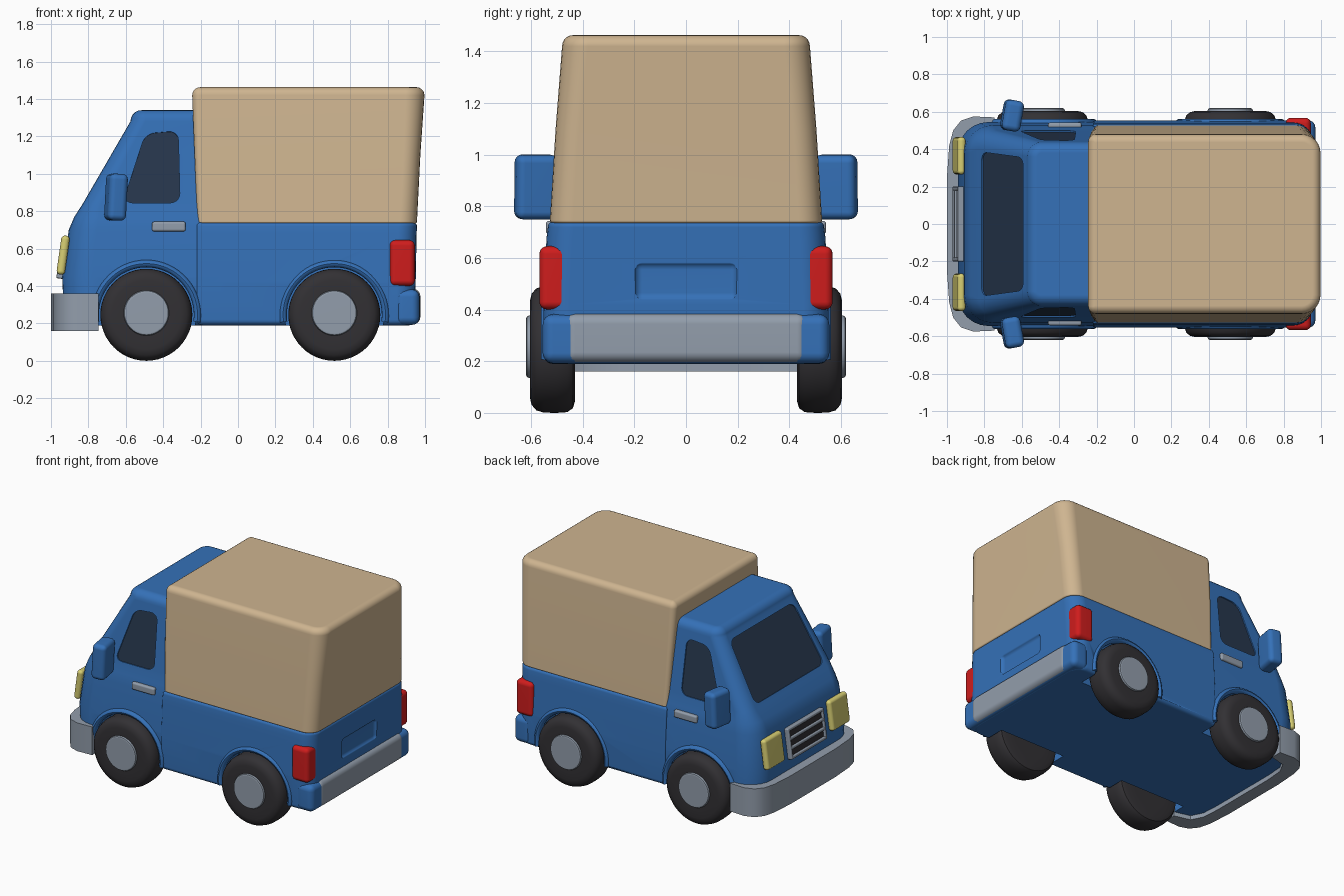
import bpy, bmesh, math
from math import sin, cos, pi, radians
from mathutils import Vector, Matrix

cube = bpy.data.objects.get("Cube")
if cube:
    bpy.data.objects.remove(cube, do_unlink=True)


def material(name, *rgb):
    m = bpy.data.materials.new(name)
    m.use_nodes = True
    m.diffuse_color = (*rgb, 1)
    bsdf = m.node_tree.nodes["Principled BSDF"]
    bsdf.inputs["Base Color"].default_value = (*rgb, 1)
    bsdf.inputs["Roughness"].default_value = 0.6
    return m


BLUE = material("body blue", 0.035, 0.165, 0.48)
TAN = material("canvas tan", 0.62, 0.46, 0.28)
GREY = material("trim grey", 0.29, 0.34, 0.41)
RUBBER = material("tyre black", 0.032, 0.03, 0.034)
GLASS = material("dark glass", 0.02, 0.038, 0.075)
RED = material("lamp red", 0.62, 0.012, 0.012)
YELLOW = material("lamp yellow", 0.68, 0.62, 0.17)


def add(name, bm, mat):
    bmesh.ops.recalc_face_normals(bm, faces=bm.faces)
    me = bpy.data.meshes.new(name)
    bm.to_mesh(me)
    bm.free()
    me.materials.append(mat)
    ob = bpy.data.objects.new(name, me)
    bpy.context.collection.objects.link(ob)
    return ob


def activate(ob):
    bpy.ops.object.select_all(action='DESELECT')
    ob.select_set(True)
    bpy.context.view_layer.objects.active = ob


def smooth(ob):
    activate(ob)
    bpy.ops.object.shade_smooth_by_angle(angle=radians(35))
    ob.modifiers.new("normals", 'WEIGHTED_NORMAL').keep_sharp = True
    return ob


def cut(ob, cutter):
    activate(ob)
    mod = ob.modifiers.new("cut", 'BOOLEAN')
    mod.object, mod.operation, mod.solver = cutter, 'DIFFERENCE', 'EXACT'
    bpy.ops.object.modifier_apply(modifier=mod.name)


def box(name, mat, centre, size, r, rot=(0, 0, 0)):
    """Box with rounded edges."""
    bm = bmesh.new()
    bmesh.ops.create_cube(bm, size=1)
    bmesh.ops.scale(bm, vec=size, verts=bm.verts)
    bmesh.ops.bevel(bm, geom=bm.edges[:], offset=r, segments=4, profile=0.5, affect='EDGES')
    ob = add(name, bm, mat)
    ob.location, ob.rotation_euler = centre, rot
    return smooth(ob)


def skin(bm, rings):
    """Join closed rings of points and cap both ends."""
    rows = [[bm.verts.new(p) for p in ring] for ring in rings]
    n = len(rows[0])
    for a, b in zip(rows, rows[1:]):
        for i in range(n):
            bm.faces.new((a[i], a[(i + 1) % n], b[(i + 1) % n], b[i]))
    bm.faces.new(rows[0])
    bm.faces.new(rows[-1])


def rounded_ring(z, x0, x1, hw, r0, r1, steps=7):
    corners = [(x1, hw, r1, 0), (x0, hw, r0, 1), (x0, -hw, r0, 2), (x1, -hw, r1, 3)]
    ring = []
    for x, y, r, q in corners:
        cx = x - r if x == x1 else x + r
        cy = y - math.copysign(r, y)
        for k in range(steps):
            a = (q + k / (steps - 1)) * pi / 2
            ring.append((cx + r * cos(a), cy + r * sin(a), z))
    return ring


def loft(name, mat, sections, low, high):
    """Stack of rounded rectangles (z, x0, x1, half width, r0, r1) with soft rims."""
    def rim(section, e, sign):
        z, x0, x1, hw, r0, r1 = section
        for k in range(1, 6):
            a = k / 5 * pi / 2
            d = e * (1 - cos(a))
            yield rounded_ring(z + sign * e * sin(a), x0 + d, x1 - d, hw - d,
                               max(r0 - d, 0.005), max(r1 - d, 0.005))
    bm = bmesh.new()
    skin(bm, list(rim(sections[0], low, -1))[::-1]
         + [rounded_ring(*s) for s in sections] + list(rim(sections[-1], high, 1)))
    return add(name, bm, mat)


def plate(name, mat, points, r, thick, shift=0):
    """Rounded flat panel; shift moves it along its normal."""
    bm = bmesh.new()
    face = bm.faces.new([bm.verts.new(p) for p in points])
    face.normal_update()
    n = face.normal.copy()
    bmesh.ops.bevel(bm, geom=bm.verts[:], offset=r, segments=5, profile=0.5, affect='VERTICES')
    bmesh.ops.translate(bm, vec=n * (shift - thick / 2), verts=bm.verts)
    out = bmesh.ops.extrude_face_region(bm, geom=bm.faces[:], use_keep_orig=True)
    bmesh.ops.translate(bm, vec=n * thick,
                        verts=[v for v in out["geom"] if isinstance(v, bmesh.types.BMVert)])
    return add(name, bm, mat)


def lathe(name, mat, profile, centre, side, n=48):
    """Turn (radius, distance) points about the y axis."""
    bm = bmesh.new()
    skin(bm, [[(r * cos(2 * pi * k / n), side * y, r * sin(2 * pi * k / n)) for k in range(n)]
              for r, y in profile])
    ob = add(name, bm, mat)
    ob.location = centre
    return ob


# Cab, load bed and canvas cover
cab = loft("cab", BLUE, [
    (0.22, -0.93, -0.15, 0.54, 0.16, 0.02), (0.45, -0.94, -0.15, 0.545, 0.16, 0.02),
    (0.70, -0.905, -0.15, 0.528, 0.15, 0.02), (0.77, -0.875, -0.15, 0.513, 0.13, 0.02),
    (0.84, -0.83, -0.15, 0.50, 0.10, 0.02), (1.28, -0.575, -0.15, 0.44, 0.08, 0.02)], 0.03, 0.06)
bed = loft("load_bed", BLUE, [
    (0.22, -0.22, 0.945, 0.548, 0.01, 0.10), (0.42, -0.22, 0.95, 0.553, 0.01, 0.10),
    (0.68, -0.22, 0.955, 0.54, 0.01, 0.10), (0.72, -0.22, 0.957, 0.535, 0.01, 0.10)], 0.03, 0.02)
smooth(loft("canvas_cover", TAN, [
    (0.745, -0.218, 0.957, 0.527, 0.03, 0.09), (1.1, -0.232, 0.975, 0.505, 0.03, 0.09),
    (1.42, -0.245, 0.997, 0.48, 0.04, 0.10)], 0.01, 0.043))

# Windows sit in shallow recesses
def cab_side(z):
    return 0.50 - (z - 0.84) / 0.44 * 0.06

def cab_front(z):
    return -0.83 + (z - 0.84) / 0.44 * 0.255

side_shape = [(-0.615, 0.845), (-0.31, 0.845), (-0.32, 1.23), (-0.495, 1.215)]
screen_shape = [(0.385, 0.865), (-0.385, 0.865), (-0.355, 1.25), (0.355, 1.25)]
windows = {"windscreen": [(cab_front(z), y, z) for y, z in screen_shape]}
for tag, s in (("left", 1), ("right", -1)):
    pts = [(x, s * cab_side(z), z) for x, z in side_shape]
    windows[tag + "_window"] = pts if s < 0 else pts[::-1]
for name, pts in windows.items():
    cutter = plate("recess_cutter", BLUE, pts, 0.05, 0.026)
    cut(cab, cutter)
    bpy.data.objects.remove(cutter, do_unlink=True)
    plate(name, GLASS, pts, 0.05, 0.008, -0.012)

# Tailgate recess
cutter = box("recess_cutter", BLUE, (0.97, 0, 0.51), (0.07, 0.4, 0.15), 0.03)
cut(bed, cutter)
bpy.data.objects.remove(cutter, do_unlink=True)

# Wheels, wells and arch lips
tyre = [(0.13, 0.43), (0.2, 0.43), (0.228, 0.438), (0.243, 0.46), (0.246, 0.5), (0.245, 0.55),
        (0.236, 0.58), (0.215, 0.598), (0.185, 0.605), (0.13, 0.605)]
hub = [(0.121, 0.56), (0.121, 0.608), (0.117, 0.616), (0.108, 0.62)]
for end, x in (("front", -0.49), ("rear", 0.515)):
    for tag, s in (("left", 1), ("right", -1)):
        name = f"{end}_{tag}_"
        at = (x, 0, 0.246)
        smooth(lathe(name + "tyre", RUBBER, tyre, at, s))
        smooth(lathe(name + "hubcap", GREY, hub, (x, 0, 0.256), s))
        well = lathe("well_cutter", BLUE, [(0.265, 0.4), (0.265, 0.75)], at, s)
        for ob in (cab, bed):
            cut(ob, well)
        bpy.data.objects.remove(well, do_unlink=True)
        bm = bmesh.new()
        arc = [radians(-8 + 196 * k / 32) for k in range(33)]
        skin(bm, [[((0.274 + 0.02 * cos(t)) * cos(a), s * (0.536 + 0.026 * sin(t)),
                    (0.274 + 0.02 * cos(t)) * sin(a))
                   for t in (2 * pi * k / 12 for k in range(12))] for a in arc])
        lip = add(name + "arch_lip", bm, BLUE)
        lip.location = at
        smooth(lip)
smooth(cab)
smooth(bed)

# Wrap-around front bumper
half = [(-0.745, 0.57), (-0.86, 0.575), (-0.925, 0.553), (-0.967, 0.50), (-0.988, 0.42), (-1.0, 0.25)]
inner = [(-0.91, 0.25), (-0.90, 0.38), (-0.86, 0.46), (-0.745, 0.49)]
outline = half + [(x, -y) for x, y in half[::-1]]
outline += [(x, -y) for x, y in inner[::-1]] + inner
bm = bmesh.new()
skin(bm, [[(x, y, z) for x, y in outline] for z in (0.16, 0.36)])
sharp = [e for e in bm.edges if e.calc_face_angle(0) > radians(50)]
bmesh.ops.bevel(bm, geom=sharp, offset=0.028, segments=4, profile=0.5, affect='EDGES')
smooth(add("front_bumper", bm, GREY))

# Rear bumper with a grey facing
box("rear_bumper", BLUE, (0.905, 0, 0.287), (0.13, 1.11, 0.19), 0.04)
box("rear_bumper_facing", GREY, (0.925, 0, 0.29), (0.10, 0.94, 0.19), 0.04)

# Lamps, mirrors and door handles
lean = (0, radians(8), 0)
for tag, s in (("left", 1), ("right", -1)):
    box(tag + "_headlamp", YELLOW, (-0.935, s * 0.365, 0.565), (0.045, 0.2, 0.21), 0.02, lean)
    box(tag + "_tail_lamp", RED, (0.878, s * 0.508, 0.523), (0.135, 0.12, 0.245), 0.03)
    box(tag + "_mirror", BLUE, (-0.652, s * 0.58, 0.875), (0.10, 0.165, 0.25), 0.03,
        (0, radians(3), s * radians(-10)))
    box(tag + "_door_handle", GREY, (-0.37, s * 0.525, 0.718), (0.18, 0.035, 0.052), 0.012)

# Front grille: dark backing, frame and bars
slope = Matrix.Rotation(lean[1], 3, 'Y')
def grille_part(name, mat, y, z, size):
    at = Vector((-0.932, 0, 0.545)) + slope @ Vector((0, y, z))
    box(name, mat, at, size, 0.007, lean)

grille_part("grille_backing", RUBBER, 0, 0, (0.025, 0.38, 0.2))
for k in range(4):
    grille_part(f"grille_bar_{k}", GREY, 0, -0.096 + 0.064 * k, (0.05, 0.4, 0.022))
for tag, s in (("left", 1), ("right", -1)):
    grille_part(tag + "_grille_post", GREY, s * 0.19, 0, (0.05, 0.022, 0.21))
